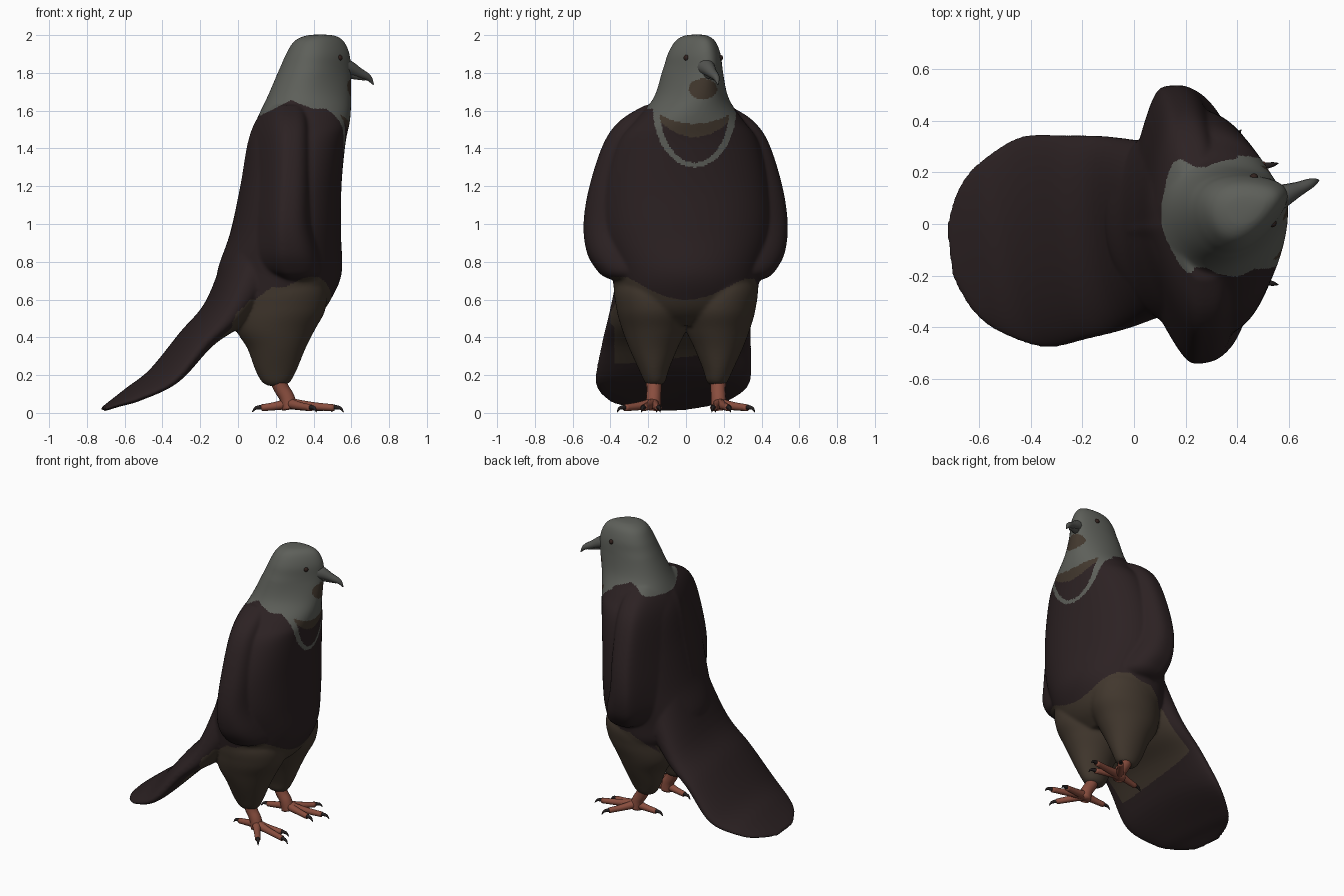
import bpy, bmesh, math
from mathutils import Vector, Matrix

if "Cube" in bpy.data.objects:
    bpy.data.objects.remove(bpy.data.objects["Cube"])


def material(name, rgb):
    m = bpy.data.materials.new(name)
    m.diffuse_color = (*rgb, 1)
    m.use_nodes = True
    m.node_tree.nodes["Principled BSDF"].inputs["Base Color"].default_value = m.diffuse_color
    return m


DARK = material("dark plumage", (0.025, 0.0155, 0.0165))
BROWN = material("brown belly", (0.054, 0.039, 0.027))
GREY = material("grey head", (0.110, 0.115, 0.101))
SKIN = material("red foot skin", (0.25, 0.075, 0.048))
BEAK = material("beak grey", (0.085, 0.087, 0.080))
BLACK = material("claw black", (0.018, 0.014, 0.014))
EYE = material("eye brown", (0.030, 0.015, 0.012))

YAW = math.radians(6.5)
PIVOT = Vector((0.22, 0, 0))
TURN = Matrix.Translation(PIVOT) @ Matrix.Rotation(YAW, 4, 'Z') @ Matrix.Translation(-PIVOT)


def smooth(table, n):
    """Catmull-Rom interpolation of rows, n steps per span."""
    out, last = [], len(table) - 1
    for i in range(last):
        p0, p1, p2, p3 = (table[min(max(i + k, 0), last)] for k in (-1, 0, 1, 2))
        for j in range(n):
            t = j / n
            out.append([0.5 * (2 * b + (c - a) * t + (2 * a - 5 * b + 4 * c - d) * t * t
                               + (3 * b - a - 3 * c + d) * t ** 3)
                        for a, b, c, d in zip(p0, p1, p2, p3)])
    return out + [list(table[-1])]


def unit(a, e):
    """Point on a unit superellipse."""
    c, s = math.cos(a), math.sin(a)
    return (math.copysign(abs(c) ** (2 / e), c), math.copysign(abs(s) ** (2 / e), s))


def loft(name, rings, mat=None, matrix=None):
    bm = bmesh.new()
    vs = [[bm.verts.new(p) for p in r] for r in rings]
    n = len(vs[0])
    for a, b in zip(vs, vs[1:]):
        for i in range(n):
            bm.faces.new((a[i], a[(i + 1) % n], b[(i + 1) % n], b[i]))
    bm.faces.new(vs[0][::-1])
    bm.faces.new(vs[-1])
    if matrix:
        bm.transform(matrix)
    bmesh.ops.recalc_face_normals(bm, faces=bm.faces[:])
    for f in bm.faces:
        f.smooth = True
    me = bpy.data.meshes.new(name)
    bm.to_mesh(me)
    bm.free()
    if mat:
        me.materials.append(mat)
    ob = bpy.data.objects.new(name, me)
    bpy.context.collection.objects.link(ob)
    return ob


def tube(name, path, mat, seg=12):
    """Tapered tube through (x, y, z, radius) rows."""
    rows = smooth(path, 4)
    pts = [Vector(r[:3]) for r in rows]
    rings = []
    for i, r in enumerate(rows):
        d = pts[min(i + 1, len(pts) - 1)] - pts[max(i - 1, 0)]
        q = d.to_track_quat('Z', 'Y')
        rings.append([pts[i] + q @ Vector((r[3] * math.cos(a), r[3] * math.sin(a), 0))
                      for a in (2 * math.pi * k / seg for k in range(seg))])
    return loft(name, rings, mat)


ANG = [2 * math.pi * k / 72 for k in range(72)]
skin = []


# Torso, neck and egg-shaped head: z, back x, front x, half width, centre y, yaw in degrees
def body_point(r, a):
    z, xb, xf, hw, cy, yaw = r
    egg = 0.35 * min(1, max(0, (z - 1.5) / 0.3))
    c, s = unit(a, 2.05)
    v = Matrix.Rotation(math.radians(yaw), 3, 'Z') @ Vector(
        (c * (xf - xb) / 2, s * hw * (1 - egg * c), 0))
    return v + Vector(((xb + xf) / 2, cy, z))


BODY = [(0.46, 0.10, 0.34, 0.20, 0, 6), (0.52, 0.0, 0.43, 0.31, 0, 6),
        (0.60, -0.09, 0.49, 0.37, 0, 6), (0.74, -0.11, 0.548, 0.395, 0, 6),
        (0.95, -0.04, 0.543, 0.445, 0, 6), (1.20, 0.015, 0.545, 0.435, 0, 6),
        (1.43, 0.055, 0.567, 0.375, 0.01, 7), (1.55, 0.10, 0.592, 0.285, 0.02, 10),
        (1.67, 0.155, 0.603, 0.192, 0.038, 16), (1.82, 0.22, 0.608, 0.147, 0.055, 22),
        (1.90, 0.255, 0.60, 0.130, 0.06, 22), (1.965, 0.295, 0.57, 0.10, 0.062, 22),
        (1.995, 0.35, 0.525, 0.062, 0.06, 22), (2.003, 0.41, 0.465, 0.02, 0.06, 22)]
skin.append(loft("torso", [[body_point(r, a) for a in ANG] for r in smooth(BODY, 6)]))

# Folded wings, meeting over the back: z, back x, front x, half width, sweep of the back
WING = [(1.63, 0.16, 0.34, 0.22, 0.1), (1.55, 0.095, 0.36, 0.35, 0.15),
        (1.43, 0.05, 0.37, 0.438, 0.18), (1.20, 0.01, 0.37, 0.513, 0.20),
        (1.0, -0.03, 0.375, 0.543, 0.24), (0.85, -0.06, 0.415, 0.526, 0.30),
        (0.76, -0.05, 0.437, 0.478, 0.36), (0.72, 0.0, 0.42, 0.437, 0.4),
        (0.70, 0.1, 0.38, 0.38, 0.3)]
rings = []
for z, xb, xf, hw, sweep in smooth(WING, 5):
    ring = []
    for a in ANG:
        c, s = unit(a, 3.0)
        y = s * hw
        mid = 0.45 * xb + 0.55 * xf
        ring.append((mid + c * ((xf - mid) if c > 0 else (mid - xb - sweep * abs(y))), y, z))
    rings.append(ring)
skin.append(loft("wings", rings, matrix=TURN))

# Tail: top x, top z, bottom x, bottom z, half width, edge droop
TAIL = [(-0.035, 0.95, 0.24, 0.68, 0.33, 0), (-0.155, 0.61, 0.02, 0.47, 0.375, 0.01),
        (-0.30, 0.43, -0.15, 0.36, 0.398, 0.03), (-0.46, 0.235, -0.33, 0.19, 0.412, 0.05),
        (-0.585, 0.137, -0.54, 0.075, 0.335, 0.03), (-0.67, 0.07, -0.645, 0.035, 0.245, 0.01),
        (-0.725, 0.028, -0.715, 0.008, 0.11, 0)]
rings = []
for tx, tz, bx, bz, hw, droop in smooth(TAIL, 6):
    ring = []
    for a in ANG:
        c, s = unit(a, 2.2)
        ring.append(((tx + bx) / 2 + s * (tx - bx) / 2, c * hw,
                     (tz + bz) / 2 + s * (tz - bz) / 2 - droop * c * c))
    rings.append(ring)
skin.append(loft("tail", rings, matrix=TURN))

# Thighs: z, back x, front x, inner y, outer y
THIGH = [(0.80, 0.14, 0.36, 0.14, 0.28), (0.68, 0.0, 0.46, 0.02, 0.375),
         (0.55, -0.02, 0.463, -0.02, 0.368), (0.44, -0.01, 0.407, 0.0, 0.338),
         (0.34, 0.05, 0.357, 0.045, 0.30), (0.23, 0.09, 0.312, 0.09, 0.25),
         (0.165, 0.125, 0.277, 0.11, 0.22), (0.143, 0.16, 0.24, 0.14, 0.20)]
for side in (-1, 1):
    skin.append(loft("thigh", [
        [((xb + xf) / 2 + math.cos(a) * (xf - xb) / 2,
          side * ((yi + yo) / 2 + math.sin(a) * (yo - yi) / 2), z) for a in ANG]
        for z, xb, xf, yi, yo in smooth(THIGH, 6)]))

# Fuse the feathered parts into one skin
bpy.ops.object.select_all(action='DESELECT')
for ob in skin:
    ob.select_set(True)
body = skin[0]
bpy.context.view_layer.objects.active = body
bpy.ops.object.join()
body.name = "feathered_body"
mod = body.modifiers.new("fuse", 'REMESH')
mod.mode = 'VOXEL'
mod.voxel_size = 0.0085
mod.use_smooth_shade = True
bpy.ops.object.modifier_apply(modifier=mod.name)
mod = body.modifiers.new("soften", 'SMOOTH')
mod.factor = 0.5
mod.iterations = 12
bpy.ops.object.modifier_apply(modifier=mod.name)


# Plumage colours: 0 dark, 1 brown, 2 grey
def plumage(p, n):
    if p.z < 1.25:
        y = min(abs(p.y), 0.36)
        line = 0.6 + 0.5 * y * y + 4 * y * y * max(0, p.x - 0.25) - 0.7 * max(0, 0.18 - p.x)
        if p.x > -0.03 and abs(p.y) < 0.4 and p.z < min(line, 0.72):
            return 1
        return int(n.z < -0.2 and -0.22 < p.x < 0.1 and p.z < 0.6 and abs(p.y + 0.04) < 0.34)
    dy = p.y - 0.045
    if p.x > 0.40:
        # Throat patch, breast crescent and thin collar
        if ((p.y - 0.09) / 0.075) ** 2 + ((p.z - 1.715) / 0.055) ** 2 < 1:
            return 1
        if p.z < 1.61 - 0.31 * math.sqrt(max(0, 1 - (dy / 0.22) ** 2)):
            return 0
        if abs(dy) < 0.185 and 1.62 - 0.295 * math.sqrt(1 - (dy / 0.185) ** 2) < p.z:
            if p.z < 1.46 + 2.5 * dy * dy:
                return 0
            if p.z < 1.53 + 1.5 * dy * dy:
                return 1
        return 2
    edge = 1.655 - (0.5 * (0.28 - p.x) if p.x < 0.28 else 0.38 * (p.x - 0.28))
    return 2 if p.z > edge else 0


body.data.materials.clear()
for m in (DARK, BROWN, GREY):
    body.data.materials.append(m)
for f in body.data.polygons:
    f.material_index = plumage(f.center, f.normal)
    f.use_smooth = True

# Beak: upper hooked bill growing out of the face, and a slim lower bill
tube("beak_upper", [(0.53, 0.09, 1.835, 0.060), (0.585, 0.113, 1.825, 0.043),
                    (0.64, 0.137, 1.80, 0.028), (0.69, 0.16, 1.775, 0.018),
                    (0.717, 0.17, 1.738, 0.003)], BEAK)
tube("beak_lower", [(0.55, 0.10, 1.805, 0.03), (0.62, 0.13, 1.785, 0.02),
                    (0.675, 0.152, 1.765, 0.006)], BEAK)

# Eyes
for side, label in ((-1, "right"), (1, "left")):
    p = body_point((1.88, 0.248, 0.592, 0.133, 0.059, 22), side * math.radians(60))
    bpy.ops.mesh.primitive_uv_sphere_add(segments=16, ring_count=8, radius=0.0165, location=p)
    eye = bpy.context.object
    eye.name = "eye_" + label
    eye.data.materials.append(EYE)
    bpy.ops.object.shade_smooth()

# Shanks, toes and claws
TOES = {"middle": (0.51, 0.225), "outer": (0.385, 0.325), "inner": (0.45, 0.145),
        "hind": (0.125, 0.16)}
for side, label in ((-1, "right"), (1, "left")):
    tube("shank_" + label, [(0.20, side * 0.17, 0.20, 0.045), (0.23, side * 0.17, 0.13, 0.040),
                            (0.26, side * 0.172, 0.08, 0.040),
                            (0.275, side * 0.175, 0.02, 0.042)], SKIN)
    for toe, (tx, ty) in TOES.items():
        base = Vector((0.27, 0.175))
        tip = Vector((tx, ty))
        d = (tip - base).normalized()
        m, e, k = base.lerp(tip, 0.5), tip + d * 0.03, tip + d * 0.05
        tube(f"toe_{toe}_{label}", [(base.x, side * base.y, 0.05, 0.03),
                                    (m.x, side * m.y, 0.036, 0.022),
                                    (tx, side * ty, 0.027, 0.018)], SKIN)
        tube(f"claw_{toe}_{label}", [(tx - d.x * .01, side * (ty - d.y * .01), 0.03, 0.014),
                                     (e.x, side * e.y, 0.026, 0.009),
                                     (k.x, side * k.y, 0.004, 0.002)], BLACK)
